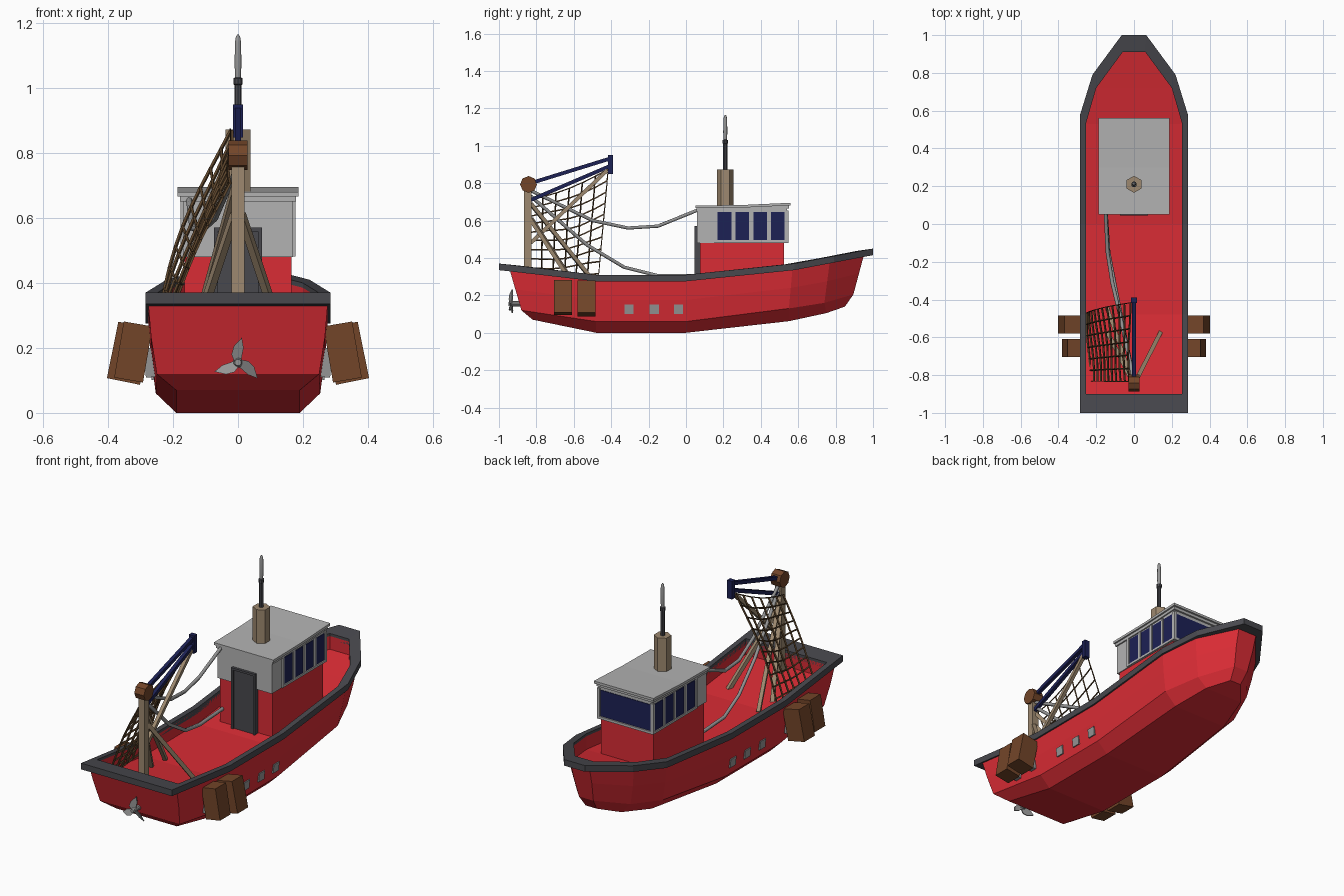
import bpy, bmesh, math
from mathutils import Vector, Matrix

if "Cube" in bpy.data.objects:
    bpy.data.objects.remove(bpy.data.objects["Cube"])


def mat(name, c):
    m = bpy.data.materials.new(name)
    m.diffuse_color = (*c, 1)
    m.use_nodes = True
    m.node_tree.nodes["Principled BSDF"].inputs["Base Color"].default_value = m.diffuse_color
    return m


RED = mat("red_paint", (0.70, 0.025, 0.035))
DARK = mat("dark_trim", (0.065, 0.065, 0.075))
GREY = mat("light_grey", (0.45, 0.45, 0.45))
STEEL = mat("steel", (0.30, 0.30, 0.30))
NAVY = mat("navy", (0.012, 0.015, 0.09))
BROWN = mat("brown_wood", (0.17, 0.06, 0.022))
TAN = mat("tan_wood", (0.34, 0.25, 0.16))
NET = mat("net_cord", (0.11, 0.06, 0.025))


def mesh(name, verts, faces, m):
    me = bpy.data.meshes.new(name)
    me.from_pydata([tuple(v) for v in verts], [], faces)
    bm = bmesh.new()
    bm.from_mesh(me)
    bmesh.ops.recalc_face_normals(bm, faces=bm.faces)
    bm.to_mesh(me)
    bm.free()
    o = bpy.data.objects.new(name, me)
    bpy.context.collection.objects.link(o)
    me.materials.append(m)
    return o


def box(name, lo, hi, m, rot_y=0):
    c = (Vector(lo) + Vector(hi)) / 2
    h = (Vector(hi) - Vector(lo)) / 2
    v = [(x * h.x, y * h.y, z * h.z) for x in (-1, 1) for y in (-1, 1) for z in (-1, 1)]
    f = [(0, 1, 3, 2), (4, 6, 7, 5), (0, 4, 5, 1), (2, 3, 7, 6), (0, 2, 6, 4), (1, 5, 7, 3)]
    o = mesh(name, v, f, m)
    o.location = c
    o.rotation_euler = (0, rot_y, 0)
    return o


def bar(name, a, b, w, m):
    a, b = Vector(a), Vector(b)
    n = (b - a).length / 2
    o = box(name, (-w / 2, -w / 2, -n), (w / 2, w / 2, n), m)
    o.location = (a + b) / 2
    o.rotation_euler = (b - a).to_track_quat('Z', 'X').to_euler()
    return o


def lathe(name, profile, sides, loc, m, rot=(0, 0, 0), smooth=False):
    """Revolve (radius, height) points round z."""
    v = [(r * math.sin(2 * math.pi * k / sides), r * math.cos(2 * math.pi * k / sides), z)
         for r, z in profile for k in range(sides)]
    f = [(i * sides + k, i * sides + (k + 1) % sides, (i + 1) * sides + (k + 1) % sides, (i + 1) * sides + k)
         for i in range(len(profile) - 1) for k in range(sides)]
    f += [tuple(range(sides)), tuple(range(len(v) - sides, len(v)))]
    o = mesh(name, v, f, m)
    o.location, o.rotation_euler = loc, rot
    if smooth:
        for p in o.data.polygons:
            p.use_smooth = len(p.vertices) == 4
    return o


def loft(name, levels, m, closed=False):
    """Skin between mirrored outlines; each outline lists (y, half width, z) from stern to bow."""
    n = len(levels[0])
    v, f = [], []
    for lv in levels:
        v += [(w, y, z) for y, w, z in lv] + [(-w, y, z) for y, w, z in reversed(lv)]
    s, L = 2 * n, len(levels)
    for i in range(L if closed else L - 1):
        j = (i + 1) % L
        f += [(i * s + k, i * s + (k + 1) % s, j * s + (k + 1) % s, j * s + k) for k in range(s)]
    if not closed:
        for b in (0, (L - 1) * s):
            f += [(b + k, b + k + 1, b + s - 2 - k, b + s - 1 - k) for k in range(n - 1)]
    return mesh(name, v, f, m)


def shift(lv, dz):
    return [(y, w, z + dz) for y, w, z in lv]


# hull with bulwark and sunken deck
bottom = [(-.82, .19, .07), (-.48, .19, 0), (0, .19, 0), (.55, .17, .062), (.75, .12, .105), (.85, .035, .14)]
chine = [(-.88, .25, .12), (-.48, .253, .06), (0, .253, .06), (.55, .24, .13), (.74, .17, .16), (.895, .045, .205)]
top = [(-.945, .277, .345), (-.48, .277, .29), (0, .277, .29), (.57, .277, .35), (.77, .212, .39), (.955, .06, .43)]
mid = [tuple(a + (b - a) * .5 for a, b in zip(p, q)) for p, q in zip(chine, top)]
mid = [(y, w + .004, z) for y, w, z in mid]
outer = [(-1, .285, .37), (-.48, .285, .31), (0, .285, .31), (.58, .285, .37), (.79, .22, .41), (1, .065, .45)]
inner = [(-.9, .255, .36), (-.48, .255, .31), (0, .255, .31), (.53, .255, .366), (.72, .2, .4), (.91, .06, .437)]
loft("hull", [bottom, chine, mid, top, shift(inner, -.015), shift(inner, -.09)], RED)
loft("rail", [outer, inner, shift(inner, -.035), shift(outer, -.035)], DARK, closed=True)

# wheelhouse
box("cabin_base", (-.165, .075, .18), (.165, .525, .485), RED)
box("cabin_upper", (-.17, .06, .48), (.17, .54, .665), GREY)
for name, w, y0, y1, z0, z1 in (("roof_lower", .178, .055, .55, .65, .668), ("roof_upper", .187, .05, .56, .666, .68)):
    ys = [(y0, 0), (.3, .003), (y1, .015)]
    v = [(x, y, z + d) for y, d in ys for x, z in ((-w, z0), (w, z0), (w, z1), (-w, z1))]
    f = [(i * 4 + k, i * 4 + (k + 1) % 4, i * 4 + 4 + (k + 1) % 4, i * 4 + 4 + k) for i in (0, 1) for k in range(4)]
    mesh(name, v, f + [(0, 1, 2, 3), (8, 9, 10, 11)], GREY)

# windows and their frames
for s in (-1, 1):
    for y0, y1 in ((.168, .243), (.265, .337), (.36, .432), (.455, .527)):
        box("side_window", (s * .171 - .002, y0, .495), (s * .171 + .002, y1, .645), NAVY)
    for y in (.157, .254, .3485, .4435, .537):
        box("window_post", (s * .172 - .005, y - .008, .487), (s * .172 + .005, y + .008, .652), GREY)
    box("window_sill", (s * .172 - .005, .149, .481), (s * .172 + .005, .545, .493), GREY)
    box("front_window_post", (s * .167 - .008, .537, .487), (s * .167 + .008, .547, .655), GREY)
box("front_window", (-.158, .538, .497), (.158, .543, .645), NAVY)
box("front_window_sill", (-.175, .537, .481), (.175, .547, .495), GREY)

# rear door
box("door", (-.065, .052, .2), (.065, .08, .56), DARK)
for s in (-1, 1):
    box("door_jamb", (s * .068 - .006, .045, .2), (s * .068 + .006, .08, .57), DARK)
box("door_lintel", (-.074, .045, .558), (.074, .08, .57), DARK)

# funnel and antenna
lathe("funnel", [(.045, .66), (.045, .872)], 6, (0, .21, 0), TAN)
lathe("antenna_base", [(.012, .87), (.012, 1.01), (.015, 1.012), (.015, 1.03), (.01, 1.032)], 10, (0, .21, 0), DARK)
lathe("antenna_tip", [(.009, 1.03), (.011, 1.07), (.01, 1.14), (.007, 1.158), (.002, 1.165)], 10, (0, .21, 0), STEEL, smooth=True)

# stern mast, drum and boom
box("mast", (-.02, -.865, .24), (.02, -.825, .76), TAN)
lathe("winch_drum", [(.045, -.03), (.045, .03)], 8, (0, -.842, .793), BROWN, (0, math.pi / 2, 0))
bar("boom_upper", (0, -.83, .80), (0, -.41, .93), .02, NAVY)
bar("boom_lower", (0, -.83, .71), (0, -.41, .89), .02, NAVY)
box("boom_end", (-.016, -.418, .848), (.016, -.39, .95), NAVY)
bar("boom_brace", (0, -.83, .48), (0, -.42, .87), .02, TAN)
for s in (-1, 1):
    bar("mast_strut", (s * .01, -.83, .61), (s * .14, -.575, .22), .022, TAN)
bar("mast_back_strut", (-.01, -.83, .69), (-.14, -.45, .22), .02, TAN)

# cables from the mast to the cabin
for name, pts in (("upper_cable", [(0, -.83, .76), (-.07, -.5, .6), (-.115, -.31, .56), (-.14, -.15, .57), (-.15, .06, .655)]),
                  ("lower_cable", [(0, -.83, .73), (-.06, -.53, .47), (-.1, -.33, .35), (-.135, -.15, .305), (-.15, .08, .305)])):
    cu = bpy.data.curves.new(name, 'CURVE')
    cu.dimensions = '3D'
    cu.bevel_depth, cu.bevel_resolution = .01, 1
    cu.use_fill_caps = True
    sp = cu.splines.new('POLY')
    sp.points.add(len(pts) - 1)
    for p, q in zip(sp.points, pts):
        p.co = (*q, 1)
    cu.materials.append(STEEL)
    bpy.context.collection.objects.link(bpy.data.objects.new(name, cu))

# hanging net: sagging grid turned to cords
NU, NV = 7, 11
v = []
for j in range(NV):
    t = j / (NV - 1)
    for i in range(NU):
        u = i / (NU - 1)
        a = Vector((-.025, -.835 + .42 * u, .71 + .165 * u - .02 * math.sin(math.pi * u)))
        b = Vector((-.235 - .012 * u, -.835 + .365 * u, .25))
        p = a.lerp(b, t)
        p.x -= .03 * u * math.sin(math.pi * t) + .006 * math.sin(5 * u + 4 * t)
        p.z += .012 * math.sin(6 * u + 3 * t) * math.sin(math.pi * t)
        v.append(p)
f = [(j * NU + i, j * NU + i + 1, (j + 1) * NU + i + 1, (j + 1) * NU + i) for j in range(NV - 1) for i in range(NU - 1)]
net = mesh("fishing_net", v, f, NET)
w = net.modifiers.new("cords", 'WIREFRAME')
w.thickness, w.use_even_offset = .012, False

# trawl boards and portholes on both sides
for s in (-1, 1):
    box("trawl_board_fore", (s * .335 - .052, -.58, .095), (s * .335 + .052, -.485, .272), BROWN, -s * .2)
    box("trawl_board_aft", (s * .322 - .045, -.705, .1), (s * .322 + .045, -.61, .275), BROWN, -s * .17)
    for y in (-.66, -.53):
        box("board_bracket", (s * .268 - .02, y - .02, .11), (s * .268 + .02, y + .02, .2), STEEL, s * .1)
    for y in (-.305, -.17, -.04):
        box("porthole", (s * .261 - .008, y - .025, .102), (s * .261 + .008, y + .025, .152), STEEL, s * .1)

# propeller
lathe("propeller_shaft", [(.014, -.87), (.014, -.93), (.016, -.932), (.01, -.95)], 10, (0, 0, .155), STEEL, (-math.pi / 2, 0, 0)).scale = (1, 1, 1)
outline = [(-.01, 0), (-.02, .025), (-.013, .05), (.012, .077), (.017, .045), (.012, .02), (.01, 0)]
for k in range(3):
    R = Matrix.Rotation(k * 2 * math.pi / 3, 3, 'Y')
    n = len(outline)
    v = [R @ Vector((x, .5 * x + d, z)) for d in (-.003, .003) for x, z in outline]
    f = [tuple(range(n)), tuple(range(n, 2 * n))] + [(i, (i + 1) % n, n + (i + 1) % n, n + i) for i in range(n)]
    mesh("propeller_blade", v, f, STEEL).location = (0, -.935, .155)
